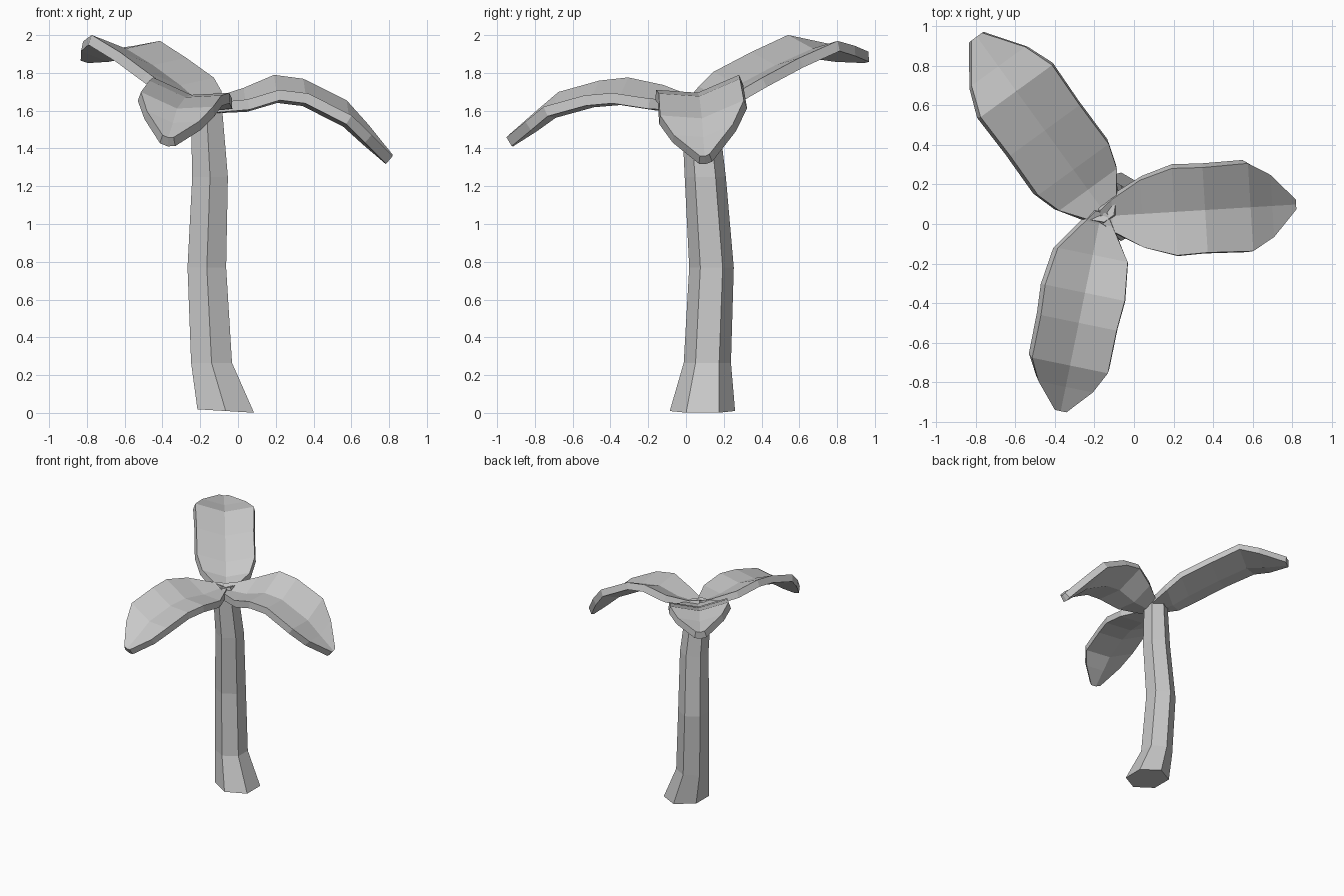
import bpy, bmesh, math
from mathutils import Vector

cube = bpy.data.objects.get("Cube")
if cube:
    bpy.data.objects.remove(cube, do_unlink=True)

# Single plain colour
GREY = (0.58, 0.58, 0.58, 1)
grey = bpy.data.materials.new("light grey")
grey.use_nodes = True
grey.diffuse_color = GREY
bsdf = next(n for n in grey.node_tree.nodes if n.type == 'BSDF_PRINCIPLED')
bsdf.inputs["Base Color"].default_value = GREY


def finish(bm, name):
    mesh = bpy.data.meshes.new(name)
    bm.to_mesh(mesh)
    bm.free()
    mesh.materials.append(grey)
    obj = bpy.data.objects.new(name, mesh)
    bpy.context.collection.objects.link(obj)
    return obj


# Six-sided bent trunk: centre x, centre y, height, radius, slope of ring
def make_trunk(rings):
    bm = bmesh.new()
    loops = []
    for cx, cy, z, r, slope in rings:
        loop = []
        for i in range(6):
            a = math.radians(30 + 60 * i)
            dx, dy = r * math.cos(a), r * math.sin(a)
            loop.append(bm.verts.new((cx + dx, cy + dy, z + slope * dx)))
        loops.append(loop)
    for low, high in zip(loops, loops[1:]):
        for i in range(6):
            j = (i + 1) % 6
            bm.faces.new((low[i], low[j], high[j], high[i]))
    bm.faces.new(reversed(loops[0]))
    bm.faces.new(loops[-1])
    return finish(bm, "trunk")


make_trunk([
    (-0.065, 0.087, 0.01, 0.173, -0.06),
    (-0.14, 0.113, 0.265, 0.125, 0),
    (-0.165, 0.135, 0.77, 0.118, 0),
    (-0.148, 0.102, 1.25, 0.109, 0),
    (-0.168, 0.07, 1.63, 0.095, 0),
])


# Creased leaf: stations are (distance out, half width, edge height)
def make_leaf(name, base, yaw, tilt, stations):
    out = Vector((math.cos(yaw), math.sin(yaw), 0))
    left = Vector((-out.y, out.x, 0))
    bm = bmesh.new()
    rows = []
    for dist, width, height in stations:
        row = []
        for side in (-1, 0, 1):
            p = Vector(base) + out * dist + left * (side * width)
            p.z = height + tilt * side * width
            if side == 0:
                p.z -= 0.25 * width
            row.append(bm.verts.new(p))
        rows.append(row)
    for a, b in zip(rows, rows[1:]):
        for k in (0, 1):
            bm.faces.new((a[k], b[k], b[k + 1], a[k + 1]))
    obj = finish(bm, name)
    solid = obj.modifiers.new("thickness", 'SOLIDIFY')
    solid.thickness = 0.055
    solid.offset = -1
    return obj


make_leaf("left_leaf", (-0.14, 0.04, 0), math.radians(3.5), 0.18, [
    (-0.03, 0.03, 1.67), (0.03, 0.08, 1.66), (0.18, 0.17, 1.69),
    (0.345, 0.22, 1.75), (0.5, 0.215, 1.73), (0.73, 0.222, 1.615),
    (0.84, 0.157, 1.50), (0.96, 0.025, 1.365)])

make_leaf("front_leaf", (-0.17, 0.03, 0), math.radians(258.4), -0.2, [
    (-0.03, 0.03, 1.67), (0.03, 0.07, 1.67), (0.19, 0.18, 1.70),
    (0.385, 0.205, 1.735), (0.54, 0.195, 1.72), (0.76, 0.195, 1.66),
    (0.87, 0.14, 1.57), (0.995, 0.03, 1.465)])

make_leaf("back_right_leaf", (-0.15, 0.06, 0), math.radians(126), 0.07, [
    (-0.04, 0.03, 1.67), (0.02, 0.09, 1.67), (0.14, 0.18, 1.715),
    (0.265, 0.22, 1.79), (0.51, 0.217, 1.895), (0.755, 0.223, 1.985),
    (0.91, 0.167, 1.955), (1.095, 0.033, 1.915)])
